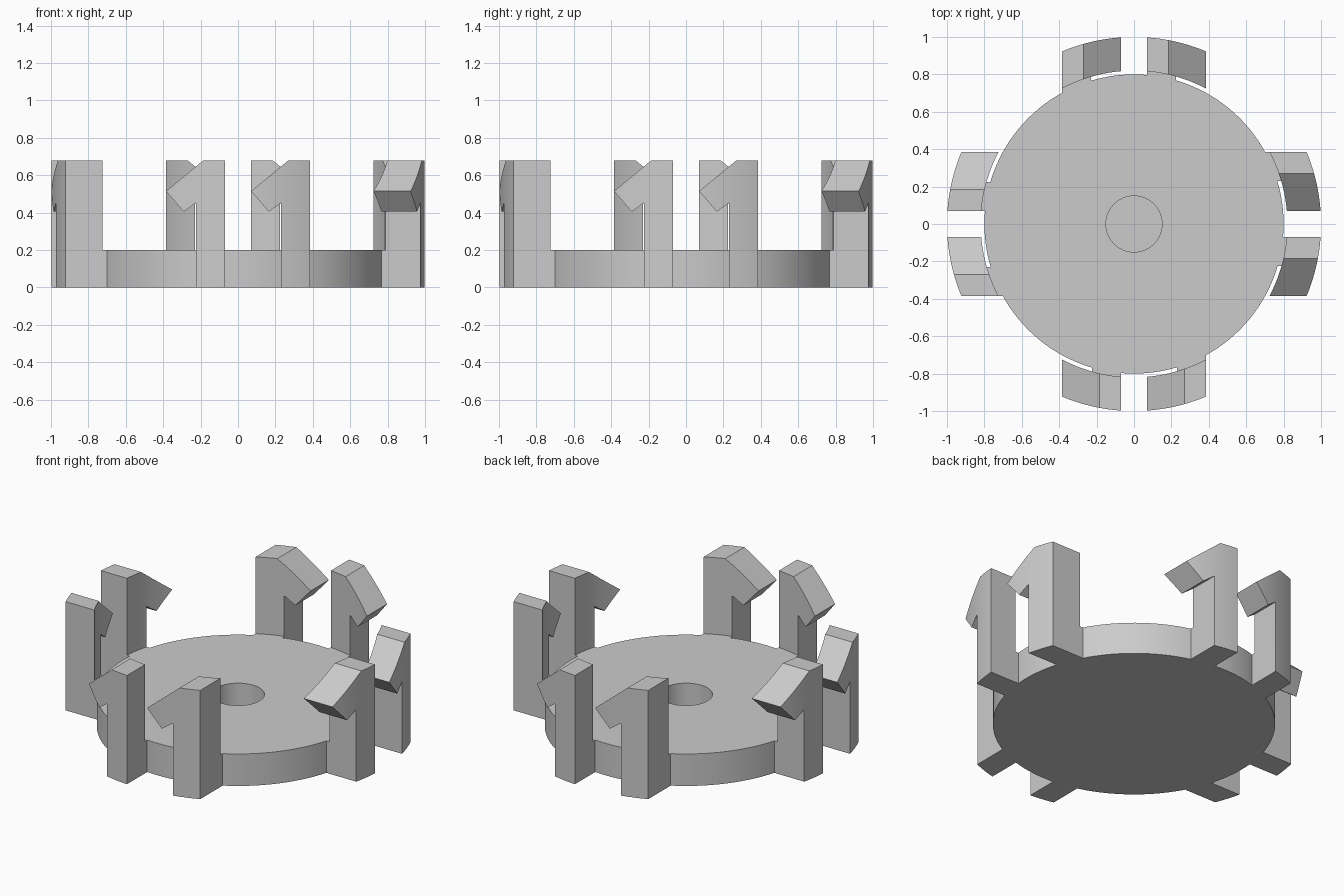
import bpy, bmesh, math
from mathutils import Matrix

cube = bpy.data.objects.get("Cube")
if cube:
    bpy.data.objects.remove(cube, do_unlink=True)

DISC_R, DISC_H = 0.8, 0.2
HOLE_R, HOLE_FLOOR = 0.15, 0.04
INNER_R, OUTER_R = 0.82, 1.0

grey = bpy.data.materials.new("plain grey")
grey.use_nodes = True
colour = (0.6, 0.6, 0.6, 1)
grey.diffuse_color = colour
grey.node_tree.nodes["Principled BSDF"].inputs["Base Color"].default_value = colour


def finish(bm, name):
    bmesh.ops.remove_doubles(bm, verts=bm.verts, dist=1e-4)
    bmesh.ops.recalc_face_normals(bm, faces=bm.faces)
    mesh = bpy.data.meshes.new(name)
    bm.to_mesh(mesh)
    bm.free()
    mesh.materials.append(grey)
    obj = bpy.data.objects.new(name, mesh)
    bpy.context.collection.objects.link(obj)
    bpy.ops.object.select_all(action="DESELECT")
    obj.select_set(True)
    bpy.context.view_layer.objects.active = obj
    bpy.ops.object.shade_smooth_by_angle(angle=math.radians(20))
    return obj


def base_disc():
    """Round plate with a blind centre hole, turned from a half profile."""
    bm = bmesh.new()
    profile = [(0, 0), (DISC_R, 0), (DISC_R, DISC_H),
               (HOLE_R, DISC_H), (HOLE_R, HOLE_FLOOR), (0, HOLE_FLOOR)]
    verts = [bm.verts.new((r, 0, z)) for r, z in profile]
    edges = [bm.edges.new(pair) for pair in zip(verts, verts[1:])]
    bmesh.ops.spin(bm, geom=verts + edges, cent=(0, 0, 0), axis=(0, 0, 1),
                   angle=math.tau, steps=128, use_duplicate=False)
    return finish(bm, "base_disc")


def arc_block(name, outlines, shift, r_in, r_out, turn):
    """Extrude front outlines between two cylinders, then turn about z."""
    bm = bmesh.new()
    for outline in outlines:
        bm.faces.new([bm.verts.new((x + shift, 0, z)) for x, z in outline])
    bmesh.ops.remove_doubles(bm, verts=bm.verts, dist=1e-4)
    # Slice into narrow columns so the front and back can follow the arcs
    for i in range(-20, 21):
        bmesh.ops.bisect_plane(bm, geom=bm.verts[:] + bm.edges[:] + bm.faces[:],
                               plane_co=(i * 0.02 + 0.003, 0, 0),
                               plane_no=(1, 0, 0), dist=1e-5)
    inner = bm.verts[:]
    made = bmesh.ops.extrude_face_region(bm, geom=bm.faces[:], use_keep_orig=True)
    outer = [g for g in made["geom"] if isinstance(g, bmesh.types.BMVert)]
    for group, radius in ((inner, r_in), (outer, r_out)):
        for v in group:
            v.co.y = -math.sqrt(radius ** 2 - v.co.x ** 2)
    bmesh.ops.transform(bm, matrix=Matrix.Rotation(turn, 4, "Z"), verts=bm.verts)
    return finish(bm, name)


base_disc()

# Upright post and the sloping hook on its side
POST = [(-0.224, 0), (-0.07, 0), (-0.07, 0.68), (-0.185, 0.68),
        (-0.224, 0.648), (-0.224, 0.453)]
HOOK = [(-0.385, 0.515), (-0.29, 0.405), (-0.224, 0.453), (-0.224, 0.648)]
FOOT = [(-0.224, 0), (-0.07, 0), (-0.07, DISC_H), (-0.224, DISC_H)]

# A pair of clips on each of the four sides, each foot joining the disc
for side, label in enumerate(("front", "left", "back", "right")):
    for n, shift in enumerate((0, 0.455), 1):
        turn = side * math.pi / 2
        arc_block(f"{label}_clip_{n}", [POST, HOOK], shift, INNER_R, OUTER_R, turn)
        arc_block(f"{label}_clip_foot_{n}", [FOOT], shift, DISC_R - 0.004, INNER_R, turn)
